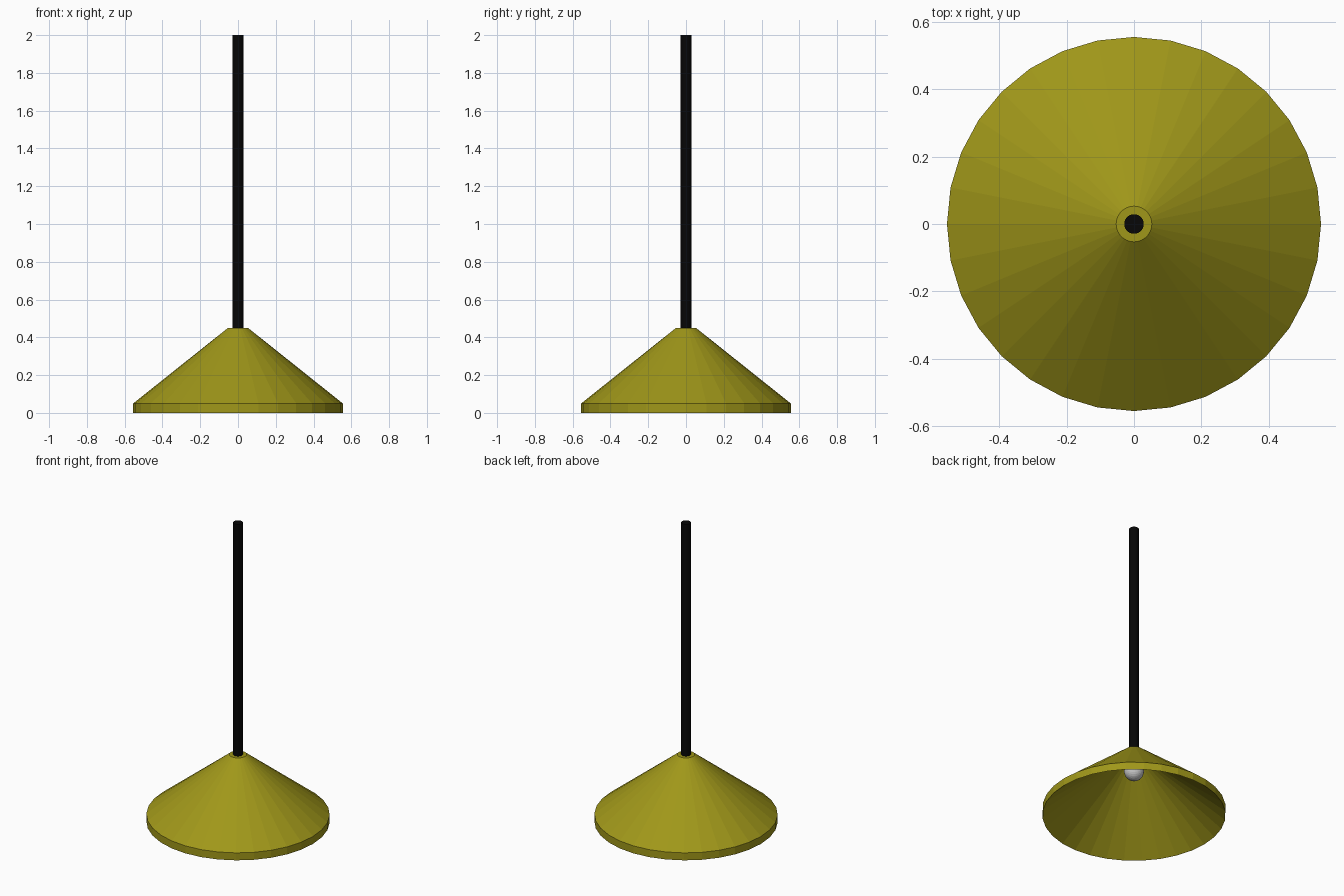
import bpy, math

if "Cube" in bpy.data.objects:
    bpy.data.objects.remove(bpy.data.objects["Cube"])

SEGMENTS = 32


def material(name, color):
    mat = bpy.data.materials.new(name)
    mat.diffuse_color = (*color, 1.0)
    mat.use_nodes = True
    mat.node_tree.nodes["Principled BSDF"].inputs["Base Color"].default_value = mat.diffuse_color
    return mat


def lathe(name, profile, mat=None):
    """Revolve (radius, z) points about z; radius 0 makes a closed pole."""
    verts, rings = [], []
    for r, z in profile:
        start = len(verts)
        if r == 0:
            verts.append((0, 0, z))
            rings.append([start] * SEGMENTS)
        else:
            for i in range(SEGMENTS):
                a = 2 * math.pi * i / SEGMENTS
                verts.append((r * math.cos(a), r * math.sin(a), z))
            rings.append(list(range(start, start + SEGMENTS)))
    faces = []
    for low, high in zip(rings, rings[1:]):
        for i in range(SEGMENTS):
            j = (i + 1) % SEGMENTS
            quad = [low[i], low[j], high[j], high[i]]
            faces.append(list(dict.fromkeys(quad)))
    mesh = bpy.data.meshes.new(name)
    mesh.from_pydata(verts, [], faces)
    mesh.update()
    if mat:
        mesh.materials.append(mat)
    obj = bpy.data.objects.new(name, mesh)
    bpy.context.collection.objects.link(obj)
    return obj


olive = material("olive_paint", (0.35, 0.31, 0.01))
black = material("black_cable", (0.002, 0.002, 0.002))

# Conical shade: inner cone, upright outer rim, outer cone and flat top
lathe("lamp_shade", [(0, 0.40), (0.053, 0.40), (0.555, 0), (0.555, 0.05),
                     (0.053, 0.45), (0, 0.45)], olive)

# Hanging rod
lathe("hanging_rod", [(0, 0.45), (0.029, 0.45), (0.029, 2.0), (0, 2.0)], black)

# Round grey bulb under the top of the shade
R, CENTRE, STEPS = 0.06, 0.305, 16
angles = [math.pi * k / STEPS for k in range(1, STEPS)]
arc = [(R * math.sin(a), CENTRE - R * math.cos(a)) for a in angles]
lathe("bulb", [(0, CENTRE - R)] + arc + [(0, CENTRE + R)])
